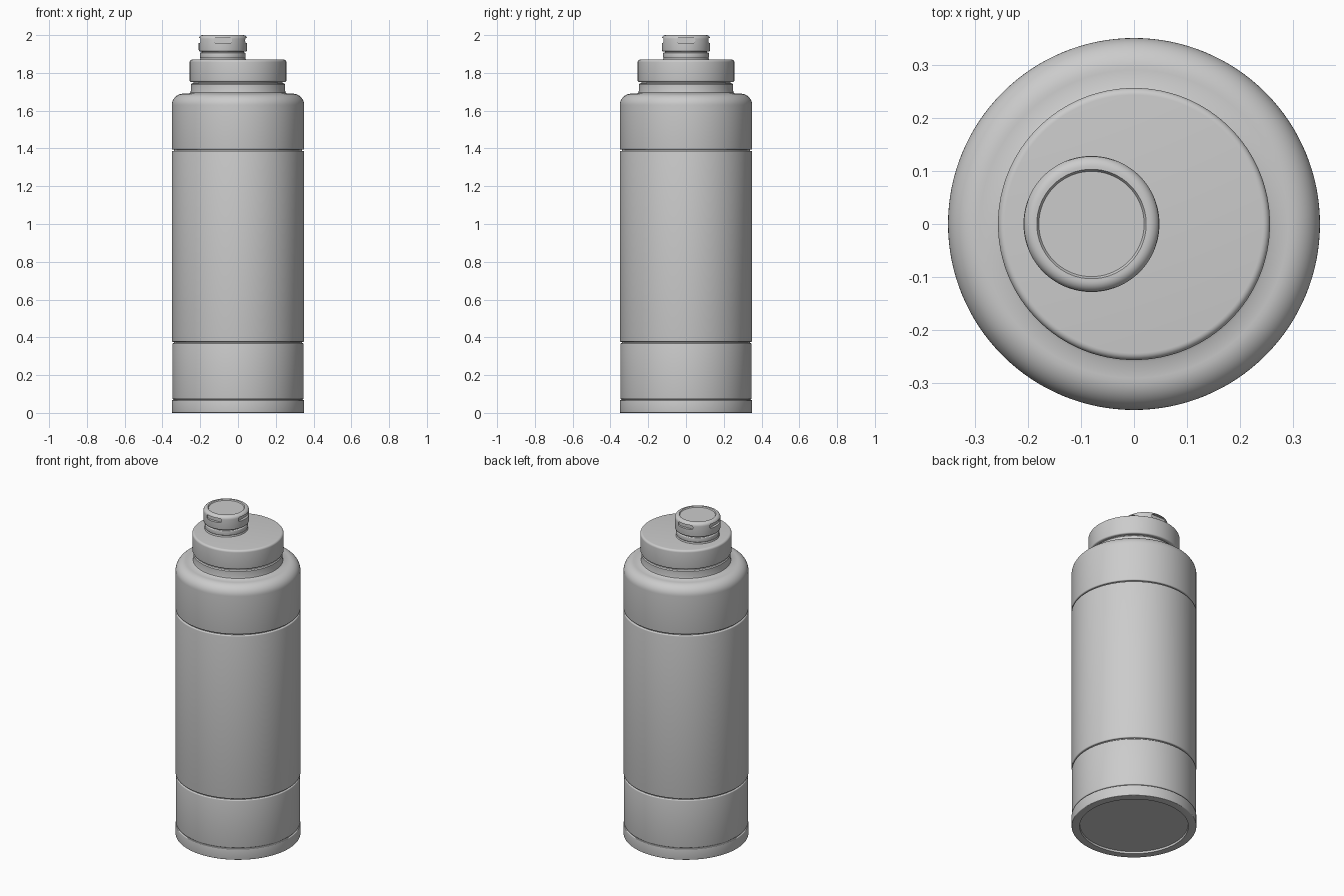
import bpy, bmesh, math

if "Cube" in bpy.data.objects:
    bpy.data.objects.remove(bpy.data.objects["Cube"])

SEG = 128
CAP_X = -0.08

grey = bpy.data.materials.new("light_grey")
grey.diffuse_color = (0.6, 0.6, 0.6, 1)
grey.use_nodes = True
grey.node_tree.nodes["Principled BSDF"].inputs["Base Color"].default_value = grey.diffuse_color


def arc(cr, cz, rad, a0, a1, n=6):
    """Points of a fillet in the (radius, z) plane, angles in degrees."""
    out = []
    for i in range(n + 1):
        a = math.radians(a0 + (a1 - a0) * i / n)
        out.append((cr + rad * math.cos(a), cz + rad * math.sin(a)))
    return out


def band(r, z0, z1, b=0.006):
    """Cylindrical wall with small rounded edges at both ends."""
    return arc(r - b, z0 + b, b, -90, 0, 4) + arc(r - b, z1 - b, b, 0, 90, 4)


def lathe(name, profile, x=0.0):
    """Revolve a profile running from bottom axis to top axis."""
    bm = bmesh.new()
    rings = []
    for r, z in profile:
        if r < 1e-6:
            rings.append([bm.verts.new((x, 0, z))])
        else:
            rings.append([bm.verts.new((x + r * math.cos(2 * math.pi * i / SEG),
                                        r * math.sin(2 * math.pi * i / SEG), z))
                          for i in range(SEG)])
    for a, b in zip(rings, rings[1:]):
        for i in range(SEG):
            j = (i + 1) % SEG
            if len(a) == 1:
                bm.faces.new((a[0], b[j], b[i]))
            elif len(b) == 1:
                bm.faces.new((a[i], a[j], b[0]))
            else:
                bm.faces.new((a[i], a[j], b[j], b[i]))
    bmesh.ops.recalc_face_normals(bm, faces=bm.faces)
    me = bpy.data.meshes.new(name)
    bm.to_mesh(me)
    bm.free()
    me.materials.append(grey)
    ob = bpy.data.objects.new(name, me)
    bpy.context.collection.objects.link(ob)
    return ob


def smooth(ob):
    bpy.ops.object.select_all(action='DESELECT')
    ob.select_set(True)
    bpy.context.view_layer.objects.active = ob
    bpy.ops.object.shade_smooth_by_angle(angle=math.radians(32))


# Bottle: foot ring with recessed underside, lower band, sleeve, shoulder, neck
bottle = lathe("bottle_body",
               [(0, 0.012), (0.303, 0.012), (0.305, 0)]
               + band(0.35, 0, 0.068, 0.004) + [(0.342, 0.068), (0.342, 0.072)]
               + band(0.348, 0.072, 0.369) + [(0.338, 0.369), (0.338, 0.376)]
               + band(0.35, 0.376, 1.387) + [(0.338, 1.387), (0.338, 1.394)]
               + arc(0.344, 1.40, 0.006, -90, 0, 4)
               + arc(0.29, 1.63, 0.06, 0, 90, 12)
               + [(0.26, 1.691), (0.252, 1.696), (0.25, 1.704),
                  (0.25, 1.738), (0.245, 1.744), (0.236, 1.746), (0, 1.746)])

# Lid: wide screw top
lid = lathe("screw_lid",
            [(0, 1.74), (0.236, 1.74), (0.236, 1.752)]
            + arc(0.248, 1.76, 0.008, -90, 0, 4)
            + arc(0.243, 1.857, 0.013, 0, 90, 6) + [(0, 1.87)])

# Spout collar below the small cap
collar = lathe("spout_collar",
               [(0, 1.865), (0.122, 1.865), (0.122, 1.873), (0.119, 1.878)]
               + band(0.121, 1.878, 1.907, 0.005) + [(0.112, 1.907), (0.112, 1.92), (0, 1.92)],
               CAP_X)

# Small drinking cap with recessed top disc
cap = lathe("drinking_cap",
            [(0, 1.914), (0.112, 1.914)]
            + arc(0.121, 1.921, 0.007, -90, 0, 4)
            + arc(0.108, 1.98, 0.02, 0, 90, 8)
            + [(0.103, 2.0), (0.099, 1.994), (0.096, 1.994), (0, 1.994)],
            CAP_X)

# Four rounded slots cut round the cap
bm = bmesh.new()
for k in range(4):
    a = k * math.pi / 2
    outline = []
    for sx, sz, start in ((1, 1, 0), (-1, 1, 90), (-1, -1, 180), (1, -1, 270)):
        for u, v in arc(sx * 0.04, sz * 0.004, 0.009, start, start + 90, 4):
            outline.append((u, v + 1.972))
    loops = []
    for d in (0.112, 0.15):
        loops.append([bm.verts.new((CAP_X + d * math.cos(a) - u * math.sin(a),
                                    d * math.sin(a) + u * math.cos(a), v))
                      for u, v in outline])
    n = len(outline)
    for i in range(n):
        j = (i + 1) % n
        bm.faces.new((loops[0][i], loops[0][j], loops[1][j], loops[1][i]))
    bm.faces.new(loops[0][::-1])
    bm.faces.new(loops[1])
bmesh.ops.recalc_face_normals(bm, faces=bm.faces)
me = bpy.data.meshes.new("slot_cutter")
bm.to_mesh(me)
bm.free()
me.materials.append(grey)
cutter = bpy.data.objects.new("slot_cutter", me)
bpy.context.collection.objects.link(cutter)

for ob in (bottle, lid, collar, cap):
    smooth(ob)

bpy.context.view_layer.objects.active = cap
mod = cap.modifiers.new("slots", 'BOOLEAN')
mod.operation = 'DIFFERENCE'
mod.solver = 'EXACT'
mod.object = cutter
bpy.ops.object.modifier_apply(modifier=mod.name)
bpy.data.objects.remove(cutter)
smooth(cap)
